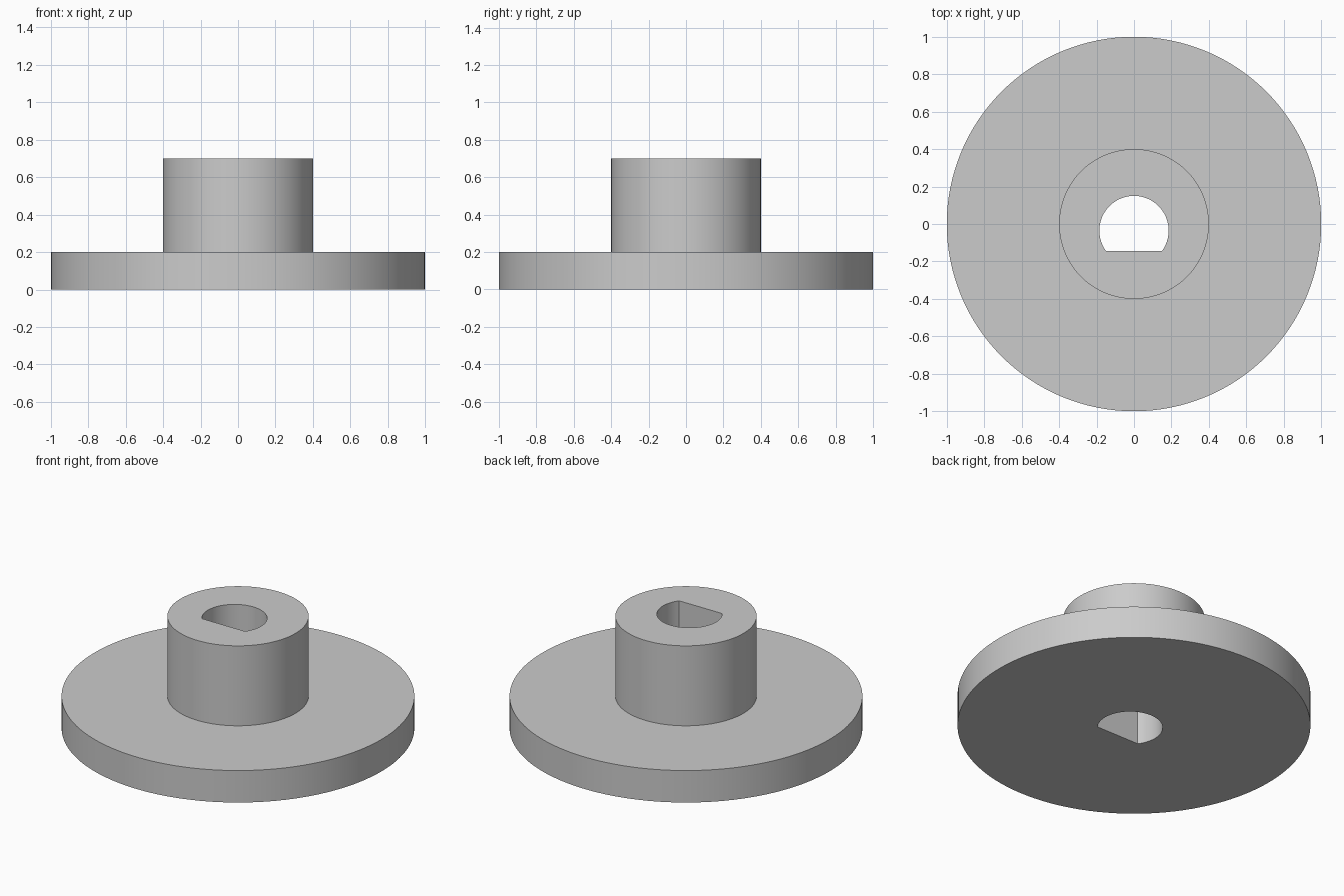
import bpy
import bmesh
import math

cube = bpy.data.objects.get("Cube")
if cube:
    bpy.data.objects.remove(cube, do_unlink=True)

SEGMENTS = 128
ARC = SEGMENTS * 3 // 4          # steps on the round part of the bore
BORE_R, BORE_Y, FLAT_Y = 0.185, -0.035, -0.145


def circle(radius):
    """Ring of points starting at the front-left diagonal."""
    angles = [math.tau * i / SEGMENTS - math.pi / 4 for i in range(SEGMENTS)]
    return [(radius * math.cos(a), radius * math.sin(a)) for a in angles]


def d_shape():
    """Round bore with a flat front, with corners on the diagonals."""
    start = math.asin((FLAT_Y - BORE_Y) / BORE_R)
    half = BORE_R * math.cos(start)
    points = []
    for i in range(SEGMENTS):
        if i <= ARC:
            a = start + (math.pi - 2 * start) * i / ARC
            points.append((BORE_R * math.cos(a), BORE_Y + BORE_R * math.sin(a)))
        else:
            t = (i - ARC) / (SEGMENTS - ARC)
            points.append((half * (2 * t - 1), FLAT_Y))
    return points


# Flange, hub and bore walls as one closed sequence of rings
sections = [(d_shape(), 0), (circle(1), 0), (circle(1), 0.2),
            (circle(0.4), 0.2), (circle(0.4), 0.7), (d_shape(), 0.7)]
bm = bmesh.new()
rings = [[bm.verts.new((x, y, z)) for x, y in points] for points, z in sections]
for k, lower in enumerate(rings):
    upper = rings[(k + 1) % len(rings)]
    for i in range(SEGMENTS):
        j = (i + 1) % SEGMENTS
        bm.faces.new((lower[i], lower[j], upper[j], upper[i]))
bmesh.ops.recalc_face_normals(bm, faces=bm.faces)
mesh = bpy.data.meshes.new("flanged_hub")
bm.to_mesh(mesh)
bm.free()

hub = bpy.data.objects.new("flanged_hub", mesh)
bpy.context.collection.objects.link(hub)

# Plain grey
grey = bpy.data.materials.new("plain_grey")
grey.use_nodes = True
colour = (0.6, 0.6, 0.6, 1)
grey.diffuse_color = colour
for node in grey.node_tree.nodes:
    if node.type == "BSDF_PRINCIPLED":
        node.inputs["Base Color"].default_value = colour
mesh.materials.append(grey)

# Smooth walls with crisp rims
bpy.ops.object.select_all(action="DESELECT")
hub.select_set(True)
bpy.context.view_layer.objects.active = hub
bpy.ops.object.shade_smooth_by_angle(angle=math.radians(30))
